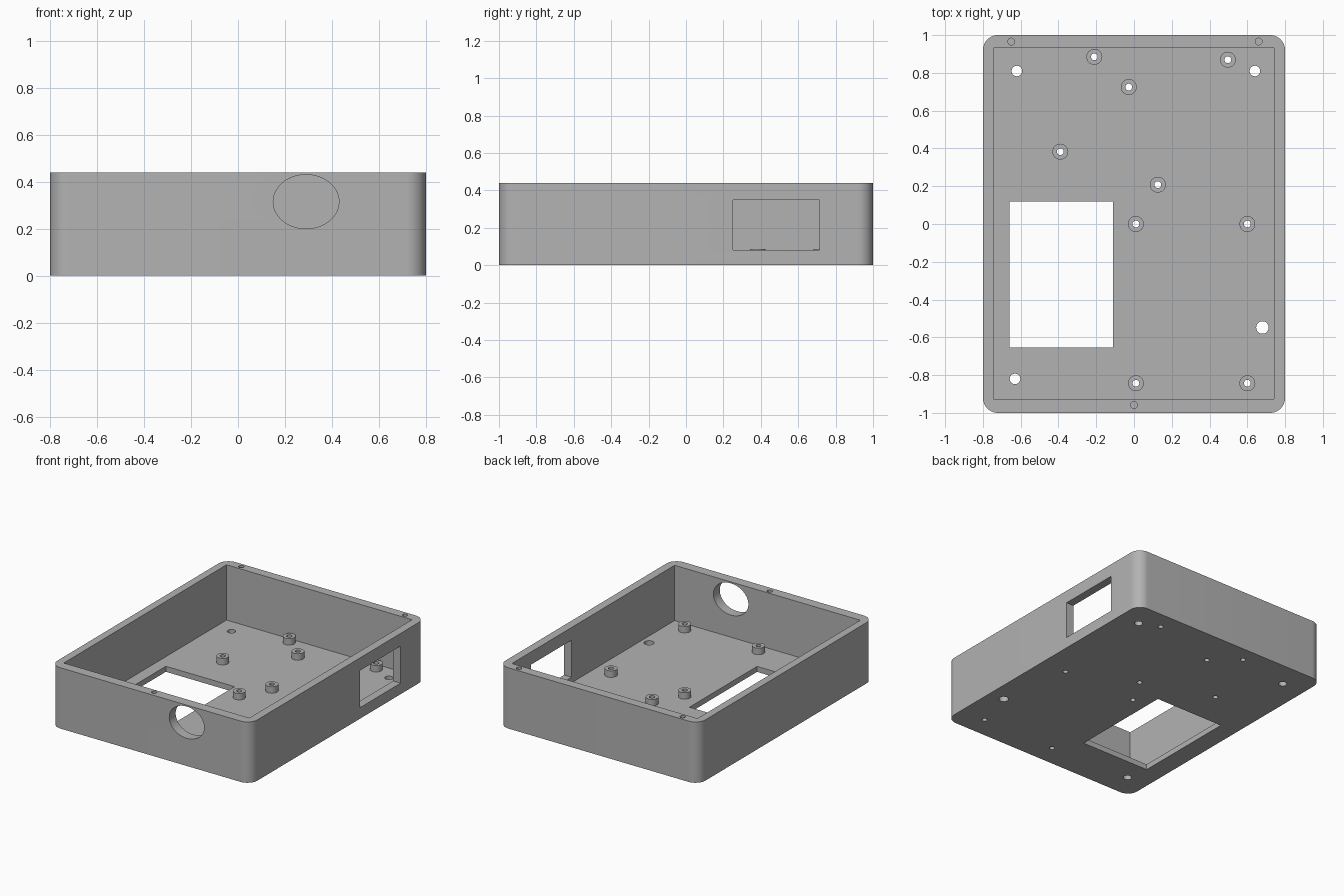
import bpy, bmesh, math
from mathutils import Matrix, Vector

if "Cube" in bpy.data.objects:
    bpy.data.objects.remove(bpy.data.objects["Cube"], do_unlink=True)

HEIGHT, FLOOR, POST_TOP = 0.44, 0.04, 0.087

grey = bpy.data.materials.new("plain grey")
grey.use_nodes = True
grey.diffuse_color = (0.45, 0.45, 0.45, 1)
grey.node_tree.nodes["Principled BSDF"].inputs["Base Color"].default_value = grey.diffuse_color


def make_object(name, bm):
    mesh = bpy.data.meshes.new(name)
    bmesh.ops.recalc_face_normals(bm, faces=bm.faces)
    bm.to_mesh(mesh)
    bm.free()
    mesh.materials.append(grey)
    obj = bpy.data.objects.new(name, mesh)
    bpy.context.collection.objects.link(obj)
    return obj


def box(name, low, high, corner=0):
    low, high = Vector(low), Vector(high)
    bm = bmesh.new()
    bmesh.ops.create_cube(bm, size=1)
    bmesh.ops.scale(bm, vec=high - low, verts=bm.verts)
    bmesh.ops.translate(bm, vec=(low + high) / 2, verts=bm.verts)
    if corner:
        upright = [e for e in bm.edges
                   if abs(e.verts[0].co.z - e.verts[1].co.z) > 0.1]
        bmesh.ops.bevel(bm, geom=upright, offset=corner, segments=12,
                        profile=0.5, affect='EDGES')
    return make_object(name, bm)


def cylinder(name, x, y, low, high, radius, sides=32):
    bm = bmesh.new()
    bmesh.ops.create_cone(bm, cap_ends=True, segments=sides, radius1=radius,
                          radius2=radius, depth=high - low)
    bmesh.ops.translate(bm, vec=(x, y, (low + high) / 2), verts=bm.verts)
    return make_object(name, bm)


def activate(obj):
    bpy.ops.object.select_all(action='DESELECT')
    obj.select_set(True)
    bpy.context.view_layer.objects.active = obj


def cut(target, cutter):
    cutter.hide_render = True
    mod = target.modifiers.new("cut", 'BOOLEAN')
    mod.operation, mod.solver, mod.object = 'DIFFERENCE', 'EXACT', cutter
    activate(target)
    bpy.ops.object.modifier_apply(modifier=mod.name)
    bpy.data.objects.remove(cutter, do_unlink=True)


def smooth(obj):
    activate(obj)
    bpy.ops.object.shade_smooth_by_angle(angle=math.radians(30))


# Rounded tray with a square-cornered cavity
tray = box("enclosure_tray", (-0.8, -1, 0), (0.8, 1, HEIGHT), corner=0.08)
cut(tray, box("cavity", (-0.745, -0.927, FLOOR), (0.74, 0.933, 1)))

# Rectangular openings in the floor and the side wall
cut(tray, box("floor_opening", (-0.66, -0.655, -0.5), (-0.11, 0.118, 0.2)))
cut(tray, box("side_window", (0.6, 0.25, 0.08), (1, 0.715, 0.348)))

# Oval port through the front wall
bm = bmesh.new()
bmesh.ops.create_cone(bm, cap_ends=True, segments=64, radius1=1, radius2=1, depth=0.4)
bmesh.ops.transform(bm, verts=bm.verts,
                    matrix=Matrix.Translation((0.29, -1, 0.315))
                    @ Matrix.Diagonal((0.14, 1, 0.115, 1))
                    @ Matrix.Rotation(math.pi / 2, 4, 'X'))
cut(tray, make_object("front_port", bm))

# Mounting holes through the floor
for x, y, r in ((-0.62, 0.81, 0.028), (0.64, 0.81, 0.028),
                (-0.63, -0.82, 0.028), (0.68, -0.548, 0.033)):
    cut(tray, cylinder("floor_hole", x, y, -0.2, 0.2, r))

# Blind lid-screw holes in the rim
for x, y in ((-0.65, 0.966), (0.66, 0.966), (0, -0.958)):
    cut(tray, cylinder("rim_hole", x, y, HEIGHT - 0.12, HEIGHT + 0.1, 0.018))

# Hollow standoffs, their bores continuing through the floor
posts = ((-0.21, 0.885), (0.497, 0.87), (-0.028, 0.725), (-0.39, 0.383),
         (0.126, 0.208), (0.01, 0), (0.6, 0), (0.01, -0.843), (0.6, -0.843))
for i, (x, y) in enumerate(posts, 1):
    cut(tray, cylinder("post_bore", x, y, -0.2, 0.2, 0.018))
    post = cylinder(f"standoff_{i}", x, y, FLOOR, POST_TOP, 0.042)
    cut(post, cylinder("post_bore", x, y, -0.2, 0.2, 0.018))
    smooth(post)

smooth(tray)
